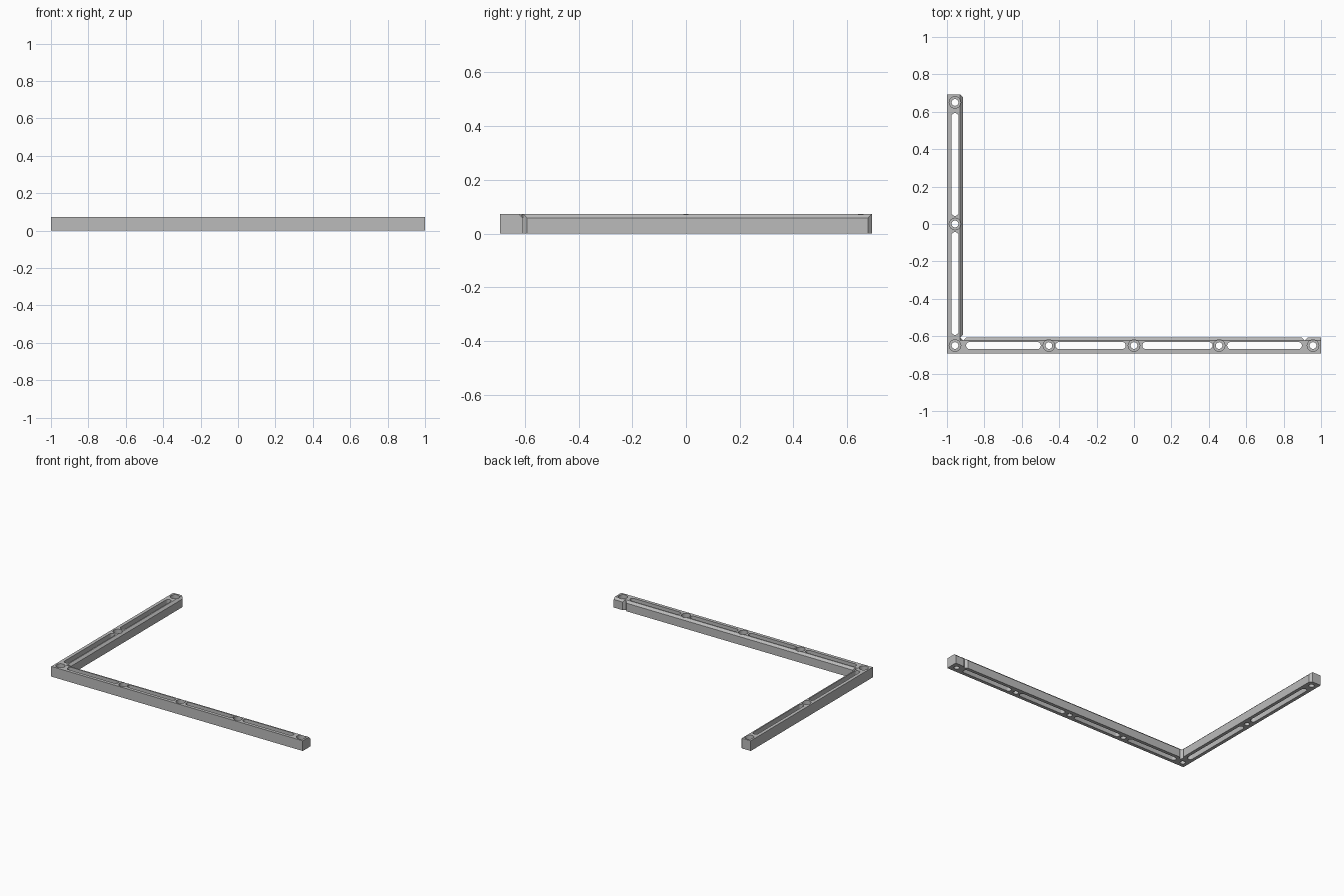
import bpy, bmesh
from math import cos, sin, pi

if "Cube" in bpy.data.objects:
    bpy.data.objects.remove(bpy.data.objects["Cube"])

X, Y, H = 1.0, 0.693, 0.073      # half length, half depth, height
W, C = 0.086, 0.015              # bar width, chamfer size
MID = W / 2                      # centre line of each bar

grey = bpy.data.materials.new("grey")
grey.use_nodes = True
grey.diffuse_color = (0.5, 0.5, 0.5, 1)
grey.node_tree.nodes["Principled BSDF"].inputs["Base Color"].default_value = (0.5, 0.5, 0.5, 1)


def loft(bm, rings):
    """Closed solid through a stack of (outline, z) rings."""
    loops = [[bm.verts.new((x, y, z)) for x, y in pts] for pts, z in rings]
    for a, b in zip(loops, loops[1:]):
        for i in range(len(a)):
            j = (i + 1) % len(a)
            bm.faces.new((a[i], a[j], b[j], b[i]))
    bm.faces.new(loops[0][::-1])
    bm.faces.new(loops[-1])


def make_object(name, bm):
    bmesh.ops.recalc_face_normals(bm, faces=bm.faces)
    mesh = bpy.data.meshes.new(name)
    bm.to_mesh(mesh)
    bm.free()
    mesh.materials.append(grey)
    obj = bpy.data.objects.new(name, mesh)
    bpy.context.collection.objects.link(obj)
    return obj


def corner_outline(w):
    return [(-X, -Y), (X, -Y), (X, w - Y), (w - X, w - Y), (w - X, Y), (-X, Y)]


def circle(x, y, r, n=24):
    return [(x + r * cos(2 * pi * i / n), y + r * sin(2 * pi * i / n)) for i in range(n)]


def slot(x, y, length, along_x, r=0.019, n=8):
    """Rounded slot outline centred on x, y."""
    pts = []
    for side in (1, -1):
        for i in range(n + 1):
            a = pi * i / n - pi / 2
            u, v = side * (length / 2 - r + r * cos(a)), side * r * sin(a)
            pts.append((x + u, y + v) if along_x else (x - v, y + u))
    return pts


# L-shaped frame with a chamfered inner top edge
bm = bmesh.new()
loft(bm, [(corner_outline(W), 0), (corner_outline(W), H - C), (corner_outline(W - C), H)])
frame = make_object("corner_frame", bm)

bm = bmesh.new()
low, high = -0.05, H + 0.05

# Counterbored screw holes
cx, cy = MID - X, MID - Y
holes = [(x, cy) for x in (cx, -0.455, 0, 0.455, -cx)] + [(cx, 0), (cx, -cy)]
for x, y in holes:
    bore, head = circle(x, y, 0.018), circle(x, y, 0.031)
    loft(bm, [(bore, low), (bore, H - 0.03), (head, H - 0.03), (head, high)])

# Long slots between the holes
slots = [(s * x, cy, n, True) for s in (-1, 1) for x, n in ((0.232, 0.376), (0.698, 0.4))]
slots += [(cx, s * 0.318, 0.55, False) for s in (-1, 1)]
for x, y, length, along_x in slots:
    outline = slot(x, y, length, along_x)
    loft(bm, [(outline, low), (outline, high)])

# Diamond reliefs at the inner corner and the two joints
for x, y in ((W - X, W - Y), (X - W, W - Y), (W - X, Y)):
    outline = circle(x, y, 0.016, 4)
    loft(bm, [(outline, low), (outline, high)])

cutter = make_object("cutter", bm)
cutter.hide_render = True

# Cut the openings
mod = frame.modifiers.new("openings", "BOOLEAN")
mod.operation = "DIFFERENCE"
mod.solver = "EXACT"
mod.object = cutter
bpy.context.view_layer.objects.active = frame
frame.select_set(True)
bpy.ops.object.modifier_apply(modifier=mod.name)
bpy.data.objects.remove(cutter)
bpy.ops.object.shade_smooth_by_angle(angle=pi / 6)
